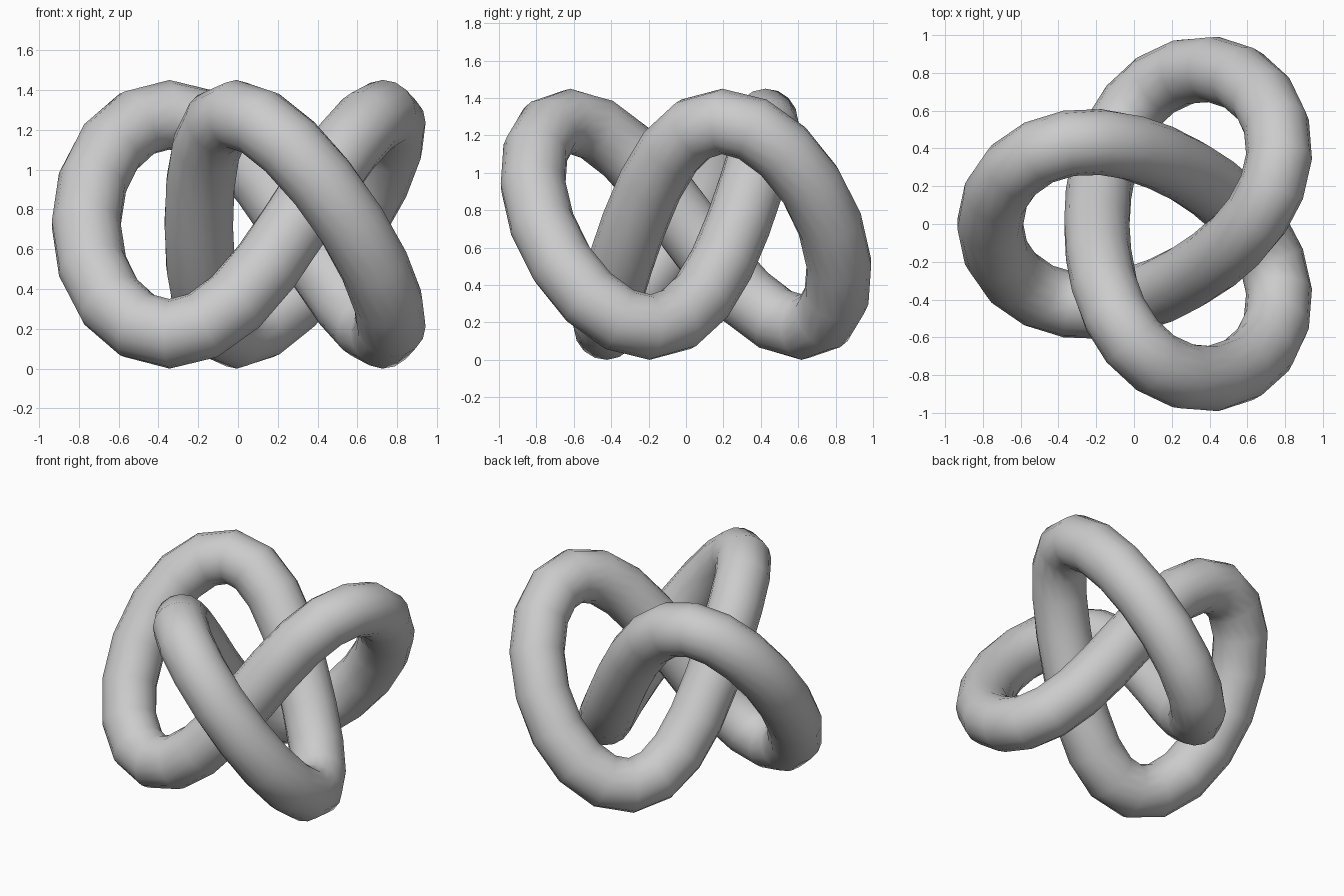
import bpy
from math import sin, cos, tau

if "Cube" in bpy.data.objects:
    bpy.data.objects.remove(bpy.data.objects["Cube"])

RINGS = 48          # segments along the knot
TUBE = 0.175        # tube radius


def knot_point(t):
    """Three-lobed knot centreline, one lobe pointing to -x."""
    x = 0.605 * cos(2 * t) + 0.238 * cos(t) + 0.045 * cos(5 * t)
    y = 0.605 * sin(2 * t) - 0.238 * sin(t) + 0.045 * sin(5 * t)
    return (0.125 - x, -y, 0.725 - 0.55 * sin(3 * t), 1.0)


# Closed centreline swept with a round section
curve = bpy.data.curves.new("knot_tube", "CURVE")
curve.dimensions = "3D"
curve.bevel_depth = TUBE
curve.bevel_resolution = 6
spline = curve.splines.new("POLY")
spline.points.add(RINGS - 1)
for i, p in enumerate(spline.points):
    p.co = knot_point(tau * i / RINGS)
spline.use_cyclic_u = True
spline.use_smooth = True

knot = bpy.data.objects.new("knot_tube", curve)
bpy.context.collection.objects.link(knot)

# Turn into a smooth mesh
bpy.context.view_layer.objects.active = knot
knot.select_set(True)
bpy.ops.object.convert(target="MESH")
bpy.ops.object.shade_smooth()
